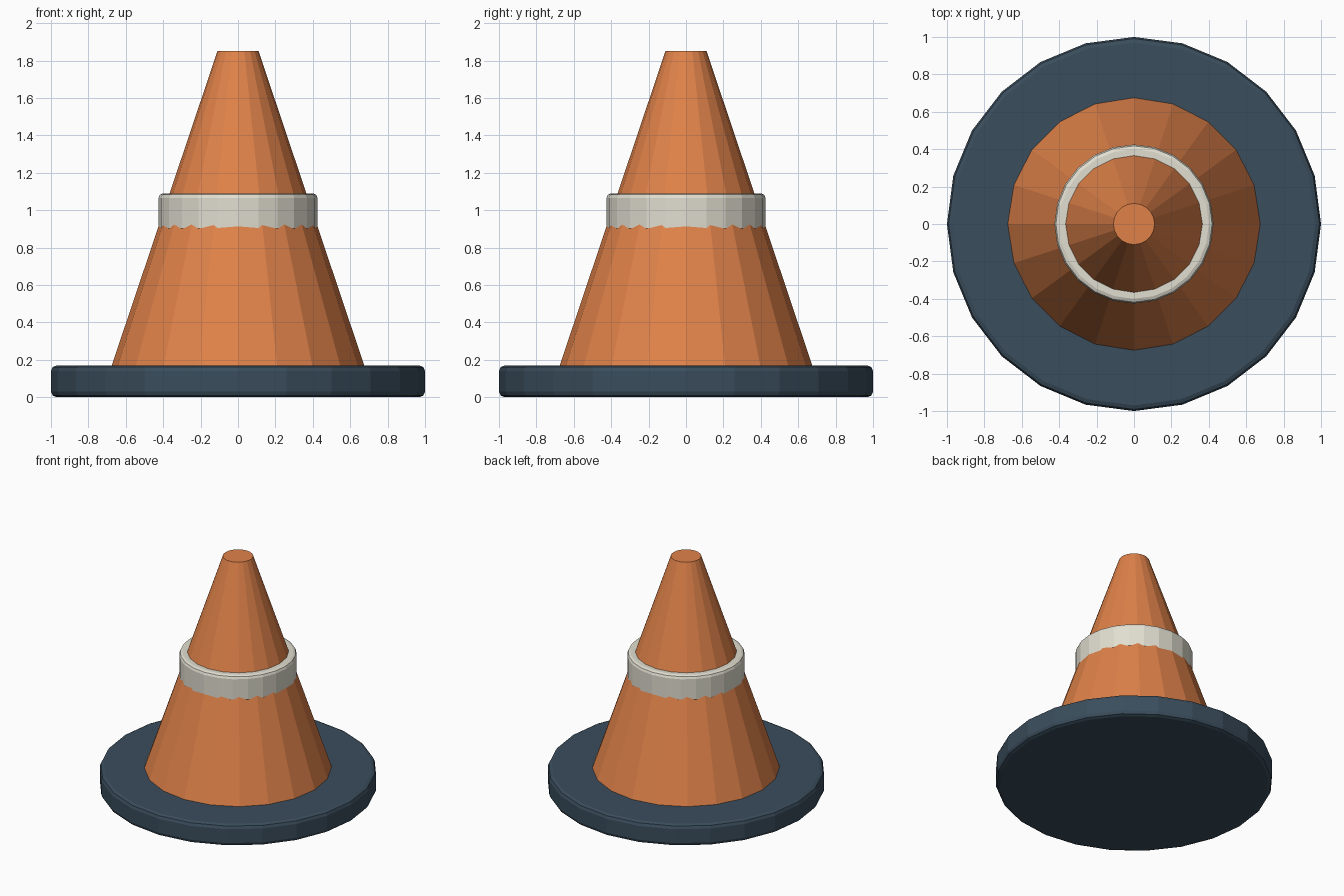
import bpy

if "Cube" in bpy.data.objects:
    bpy.data.objects.remove(bpy.data.objects["Cube"])


def material(name, color):
    mat = bpy.data.materials.new(name)
    mat.diffuse_color = (*color, 1.0)
    mat.use_nodes = True
    mat.node_tree.nodes["Principled BSDF"].inputs["Base Color"].default_value = mat.diffuse_color
    return mat


def frustum(name, sides, r_bottom, r_top, z_bottom, z_top, mat, bevel=0.0):
    """Flat-shaded round part between two heights, with optional rounded rims."""
    bpy.ops.mesh.primitive_cone_add(
        vertices=sides, radius1=r_bottom, radius2=r_top,
        depth=z_top - z_bottom, location=(0, 0, (z_bottom + z_top) / 2))
    obj = bpy.context.object
    obj.name = name
    obj.data.materials.append(mat)
    if bevel:
        mod = obj.modifiers.new("rounded_rims", 'BEVEL')
        mod.width = bevel
        mod.segments = 2
        mod.limit_method = 'ANGLE'
        mod.angle_limit = 0.8
    return obj


orange = material("orange", (0.745, 0.223, 0.067))
slate = material("dark slate", (0.042, 0.074, 0.107))
cream = material("off white", (0.753, 0.730, 0.630))

# Round foot plate
frustum("base", 24, 1.0, 1.0, 0.0, 0.17, slate, bevel=0.03)

# Tapered cone body with a flat tip
frustum("cone_body", 20, 0.675, 0.11, 0.17, 1.85, orange)

# Reflective collar, its lower rim sinking into the cone
frustum("reflective_band", 24, 0.425, 0.425, 0.88, 1.09, cream, bevel=0.025)
